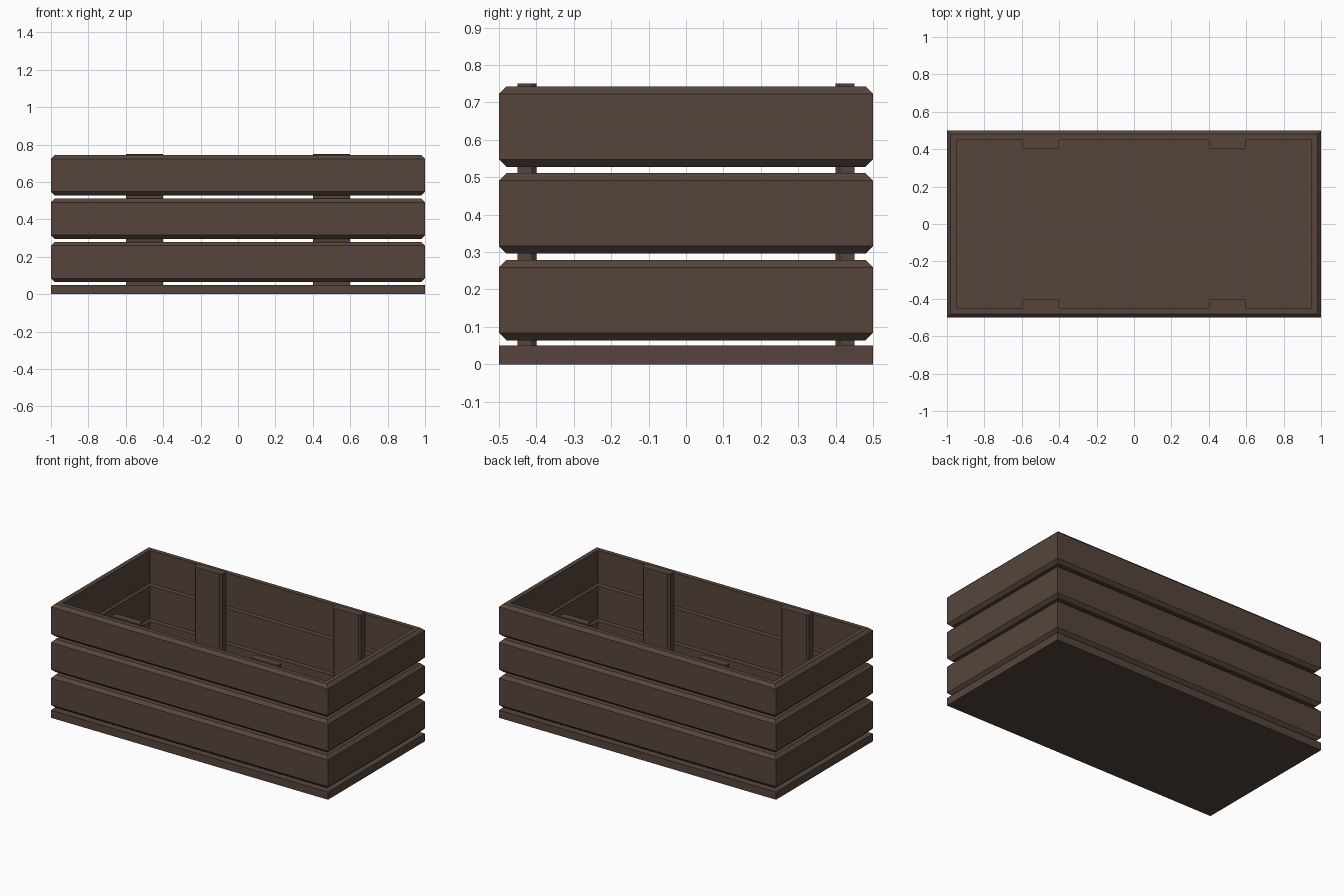
import bpy, bmesh

if "Cube" in bpy.data.objects:
    bpy.data.objects.remove(bpy.data.objects["Cube"])

wood = bpy.data.materials.new("dark_wood")
wood.diffuse_color = (0.093, 0.06, 0.044, 1)
wood.use_nodes = True
wood.node_tree.nodes["Principled BSDF"].inputs["Base Color"].default_value = wood.diffuse_color


def finish(name, bm):
    bmesh.ops.recalc_face_normals(bm, faces=bm.faces)
    mesh = bpy.data.meshes.new(name)
    bm.to_mesh(mesh)
    bm.free()
    mesh.materials.append(wood)
    obj = bpy.data.objects.new(name, mesh)
    bpy.context.collection.objects.link(obj)
    return obj


def prism(name, outline, z0, z1):
    """Extrude a flat outline straight up."""
    bm = bmesh.new()
    face = bm.faces.new([bm.verts.new((x, y, z0)) for x, y in outline])
    top = bmesh.ops.extrude_face_region(bm, geom=[face])["geom"]
    verts = [v for v in top if isinstance(v, bmesh.types.BMVert)]
    bmesh.ops.translate(bm, verts=verts, vec=(0, 0, z1 - z0))
    return finish(name, bm)


def slat_ring(name, z0, z1, thick=0.05, c=0.02):
    """Mitred frame: a board profile chamfered outside, swept round a rectangle."""
    profile = [(thick, z0), (c, z0), (0, z0 + c), (0, z1 - c), (c, z1), (thick, z1)]
    bm = bmesh.new()
    loops = [[bm.verts.new((sx * (1 - d), sy * (0.5 - d), z)) for d, z in profile]
             for sx, sy in ((-1, -1), (1, -1), (1, 1), (-1, 1))]
    n = len(profile)
    for i in range(4):
        a, b = loops[i], loops[(i + 1) % 4]
        for j in range(n):
            k = (j + 1) % n
            bm.faces.new((a[j], b[j], b[k], a[k]))
    return finish(name, bm)


# Floor board
prism("base_board", [(-1, -0.5), (1, -0.5), (1, 0.5), (-1, 0.5)], 0, 0.05)

# Three tiers of slats around the sides
for i in range(3):
    z = 0.064 + i * 0.232
    slat_ring(f"slat_tier_{i + 1}", z, z + 0.215)

# Upright battens inside the long walls, inner corners chamfered
c = 0.012
half = [(-0.1, 0.45), (-0.1, 0.40 + c), (-0.1 + c, 0.40),
        (0.1 - c, 0.40), (0.1, 0.40 + c), (0.1, 0.45)]
for side, sy in (("front", -1), ("back", 1)):
    for hand, x in (("left", -0.5), ("right", 0.5)):
        prism(f"{side}_{hand}_batten", [(x + px, sy * py) for px, py in half], 0.05, 0.75)
